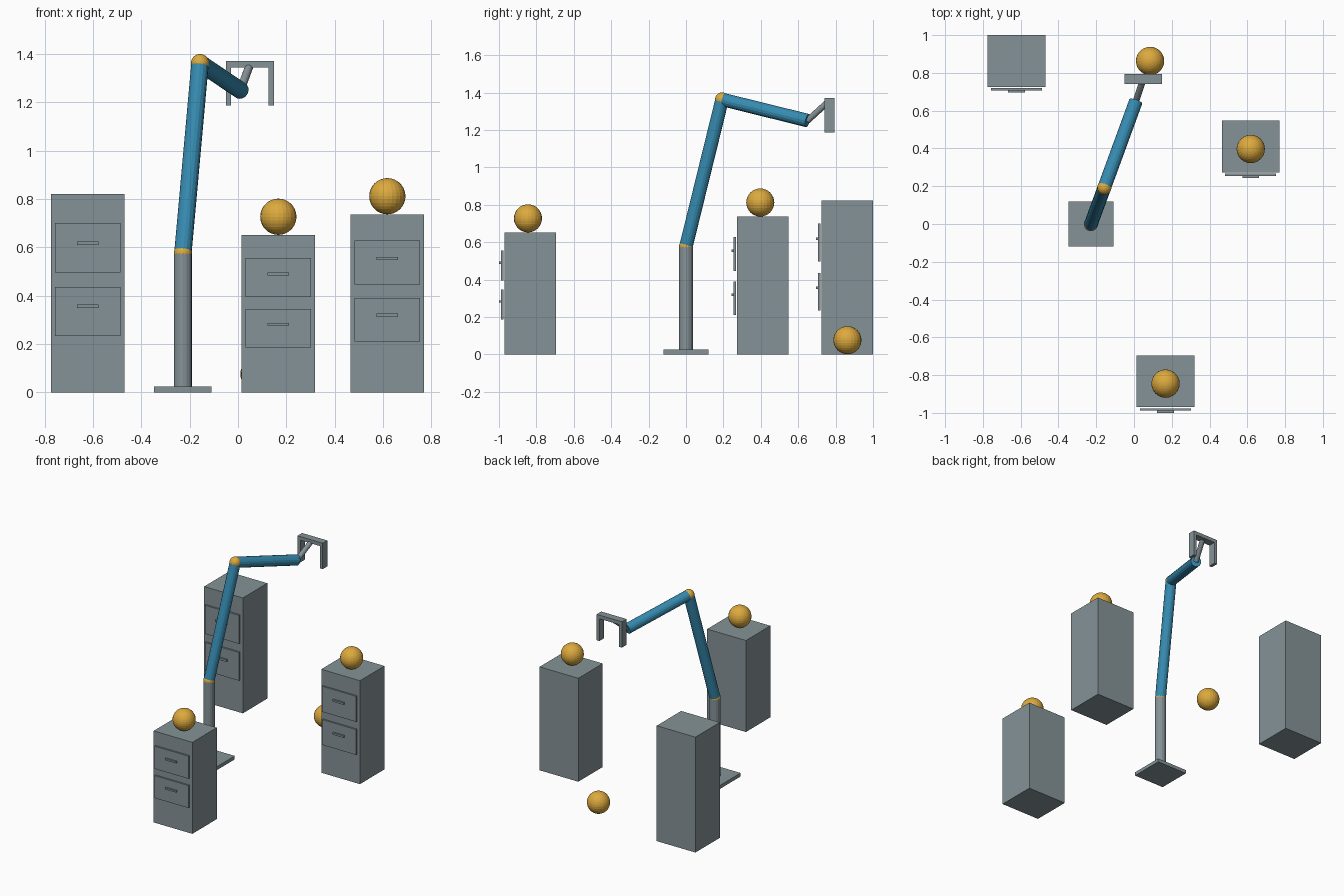
import bpy
from mathutils import Vector

if "Cube" in bpy.data.objects:
    bpy.data.objects.remove(bpy.data.objects["Cube"])


def material(name, rgb):
    m = bpy.data.materials.new(name)
    m.diffuse_color = (*rgb, 1)
    m.use_nodes = True
    m.node_tree.nodes["Principled BSDF"].inputs["Base Color"].default_value = m.diffuse_color
    return m


GREY = material("steel grey", (0.235, 0.29, 0.31))
BLUE = material("arm blue", (0.037, 0.26, 0.44))
GOLD = material("ball gold", (0.72, 0.40, 0.048))


def finish(name, mat):
    o = bpy.context.object
    o.name = name
    o.data.materials.append(mat)
    return o


def box(name, lo, hi, mat=GREY):
    lo, hi = Vector(lo), Vector(hi)
    bpy.ops.mesh.primitive_cube_add(size=1, location=(lo + hi) / 2)
    bpy.context.object.scale = hi - lo
    return finish(name, mat)


def rod(name, a, b, radius, mat):
    a, b = Vector(a), Vector(b)
    bpy.ops.mesh.primitive_cylinder_add(vertices=16, radius=radius,
                                        depth=(b - a).length, location=(a + b) / 2)
    o = bpy.context.object
    o.rotation_mode = 'QUATERNION'
    o.rotation_quaternion = (b - a).to_track_quat('Z', 'Y')
    return finish(name, mat)


def ball(name, c, radius):
    bpy.ops.mesh.primitive_uv_sphere_add(segments=24, ring_count=16,
                                         radius=radius, location=c)
    return finish(name, GOLD)


def cabinet(name, x, y, h):
    """Two-drawer cabinet centred on x, y; the drawers face -y."""
    f = y - 0.1375
    box(name + "_body", (x - 0.1525, f, 0), (x + 0.1525, y + 0.1375, h))
    drawers = (("upper", 0.605, 0.852, 0.752), ("lower", 0.285, 0.53, 0.433))
    for level, z0, z1, zh in drawers:
        box(f"{name}_{level}_drawer", (x - 0.135, f - 0.018, z0 * h),
            (x + 0.135, f - 0.006, z1 * h))
        box(f"{name}_{level}_handle", (x - 0.044, f - 0.03, (zh - 0.009) * h),
            (x + 0.044, f - 0.018, (zh + 0.009) * h))


# cabinets
cabinet("tall_cabinet", -0.622, 0.8625, 0.822)
cabinet("middle_cabinet", 0.618, 0.41, 0.737)
cabinet("short_cabinet", 0.167, -0.8325, 0.652)

# loose balls: two on cabinets, one on the floor
ball("middle_cabinet_ball", (0.618, 0.397, 0.812), 0.075)
ball("short_cabinet_ball", (0.167, -0.845, 0.727), 0.075)
ball("floor_ball", (0.085, 0.863, 0.076), 0.075)

# robot arm
shoulder, elbow = (-0.228, 0, 0.577), (-0.157, 0.193, 1.363)
wrist, grip = (0.01, 0.65, 1.25), (0.048, 0.763, 1.353)
box("base_plate", (-0.347, -0.119, 0), (-0.109, 0.119, 0.025))
rod("column", (-0.228, 0, 0.02), shoulder, 0.0375, GREY)
ball("shoulder_joint", shoulder, 0.0375)
rod("upper_arm", shoulder, elbow, 0.036, BLUE)
ball("elbow_joint", elbow, 0.0375)
rod("forearm", elbow, wrist, 0.036, BLUE)
rod("wrist_rod", wrist, grip, 0.017, GREY)

# gripper
box("gripper_bar", (-0.05, 0.741, 1.345), (0.149, 0.793, 1.371))
for side, x in (("left", -0.05), ("right", 0.127)):
    box(side + "_finger", (x, 0.741, 1.187), (x + 0.022, 0.793, 1.35))
